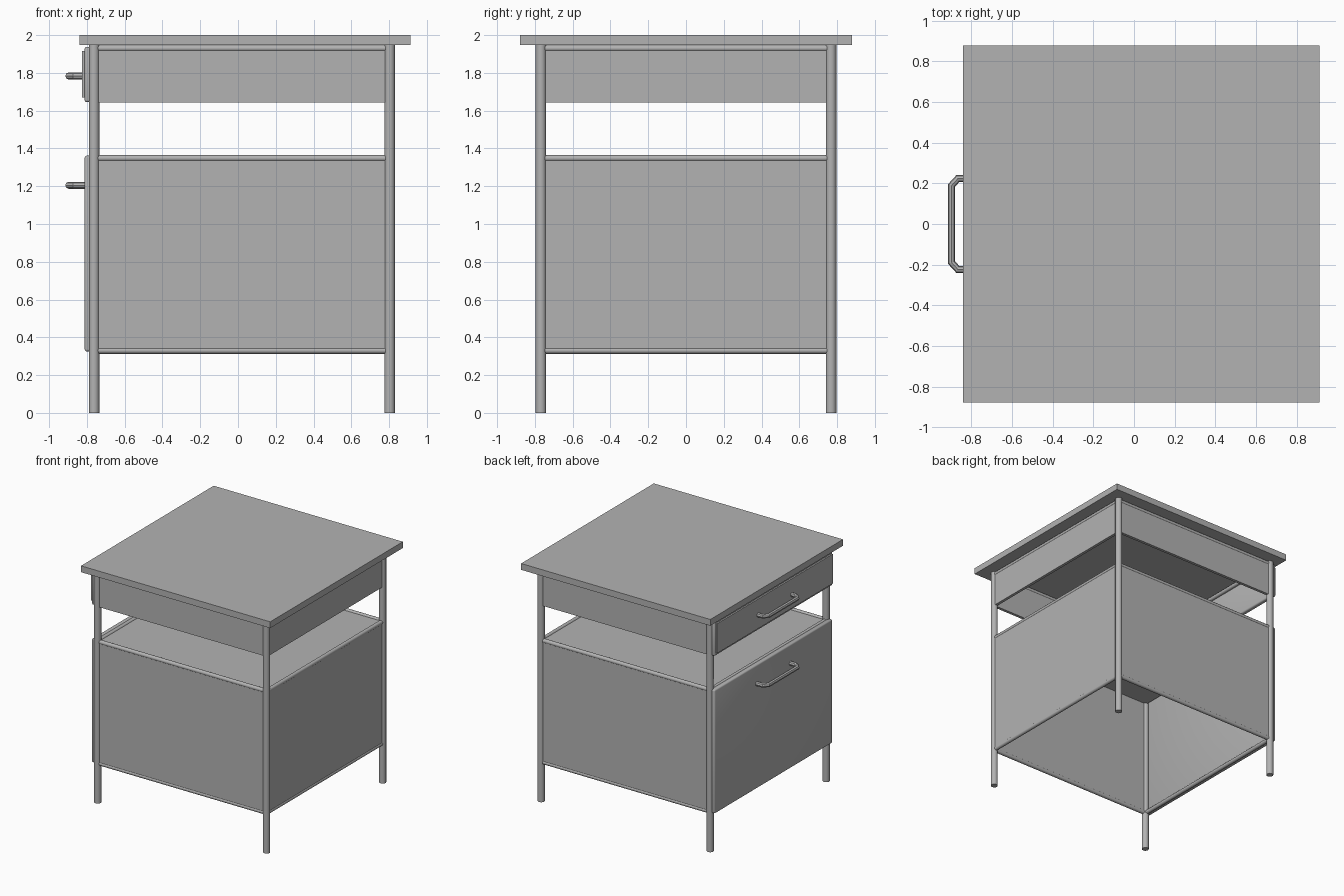
import bpy
import bmesh
import math
from mathutils import Vector

cube = bpy.data.objects.get("Cube")
if cube:
    bpy.data.objects.remove(cube, do_unlink=True)

grey = bpy.data.materials.new("plain_grey")
grey.use_nodes = True
colour = (0.45, 0.45, 0.45, 1)
grey.diffuse_color = colour
grey.node_tree.nodes["Principled BSDF"].inputs["Base Color"].default_value = colour

# Leg axes and main heights
X0, X1, Y = -0.762, 0.803, 0.768
LOW, MID, HIGH = 0.33, 1.348, 1.93
LEG_R, RAIL_R = 0.0275, 0.017


def finish(name, bm, smooth=False):
    mesh = bpy.data.meshes.new(name)
    bm.to_mesh(mesh)
    bm.free()
    mesh.materials.append(grey)
    obj = bpy.data.objects.new(name, mesh)
    bpy.context.collection.objects.link(obj)
    if smooth:
        bpy.ops.object.select_all(action='DESELECT')
        obj.select_set(True)
        bpy.context.view_layer.objects.active = obj
        bpy.ops.object.shade_smooth_by_angle(angle=math.radians(35))
    return obj


def box(name, low, high, bevel=0):
    low, high = Vector(low), Vector(high)
    bm = bmesh.new()
    bmesh.ops.create_cube(bm, size=1)
    bmesh.ops.scale(bm, vec=high - low, verts=bm.verts)
    bmesh.ops.translate(bm, vec=(low + high) / 2, verts=bm.verts)
    if bevel:
        bmesh.ops.bevel(bm, geom=bm.edges[:], offset=bevel, segments=3,
                        profile=0.5, affect='EDGES')
    return finish(name, bm, bool(bevel))


def rod(name, start, end, radius, sides=12):
    start, end = Vector(start), Vector(end)
    bm = bmesh.new()
    bmesh.ops.create_cone(bm, cap_ends=True, segments=sides, radius1=radius,
                          radius2=radius, depth=(end - start).length)
    turn = (end - start).to_track_quat('Z', 'Y').to_matrix()
    bmesh.ops.rotate(bm, matrix=turn, verts=bm.verts)
    bmesh.ops.translate(bm, vec=(start + end) / 2, verts=bm.verts)
    return finish(name, bm, True)


def handle(name, z):
    # Bent bar with chamfered corners
    half = [(-0.81, 0.223), (-0.867, 0.223), (-0.897, 0.19)]
    path = half + [(x, -y) for x, y in reversed(half)]
    curve = bpy.data.curves.new(name, 'CURVE')
    curve.dimensions = '3D'
    curve.bevel_depth = 0.0185
    curve.bevel_resolution = 2
    curve.use_fill_caps = True
    line = curve.splines.new('POLY')
    line.points.add(len(path) - 1)
    for point, (x, y) in zip(line.points, path):
        point.co = (x, y, z, 1)
    line.use_smooth = False
    curve.materials.append(grey)
    bpy.context.collection.objects.link(bpy.data.objects.new(name, curve))


# Worktop and shelf
box("worktop", (-0.84, -0.878, 1.947), (0.913, 0.878, 2))
box("shelf", (X0, -Y, 1.322), (X1, Y, 1.353))

# Legs
for x, side in ((X0, "right"), (X1, "left")):
    for y, end in ((-Y, "front"), (Y, "back")):
        rod(f"{end}_{side}_leg", (x, y, 0), (x, y, 1.95), LEG_R, 16)

# Rails around the frame at three heights
for z, level in ((LOW, "lower"), (MID, "middle"), (HIGH, "upper")):
    for y, end in ((-Y, "front"), (Y, "back")):
        rod(f"{level}_{end}_rail", (X0, y, z), (X1, y, z), RAIL_R)
    for x, side in ((X0, "right"), (X1, "left")):
        rod(f"{level}_{side}_rail", (x, -Y, z), (x, Y, z), RAIL_R)

# Side panels and the aprons under the worktop
T = 0.012
for low, high, kind in ((LOW, MID, "panel"), (1.643, 1.94, "apron")):
    for y, end in ((-Y, "front"), (Y, "back")):
        box(f"{end}_{kind}", (X0, y - T, low), (X1, y + T, high))
    box(f"left_{kind}", (X1 - T, -Y, low), (X1 + T, Y, high))

# Door and drawer front on the handled side
box("door", (-0.812, -0.78, 0.325), (-0.772, 0.78, 1.362), 0.012)
box("drawer_frame", (-0.812, -0.78, 1.645), (-0.772, 0.78, 1.938), 0.012)
box("drawer_face", (-0.825, -0.765, 1.67), (-0.79, 0.765, 1.917))

handle("drawer_handle", 1.784)
handle("door_handle", 1.205)
